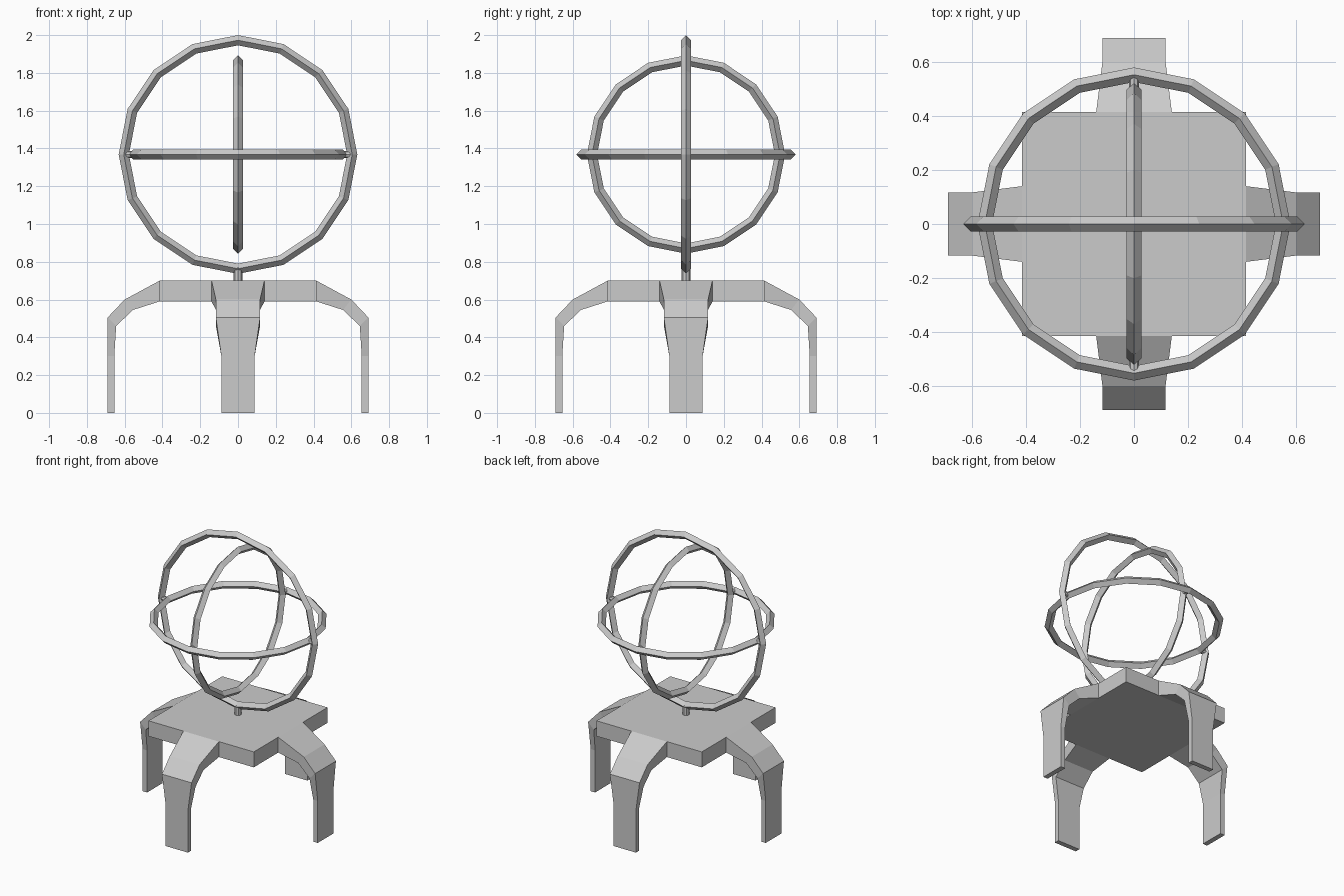
import bpy, bmesh
from math import pi
from mathutils import Matrix

cube = bpy.data.objects.get("Cube")
if cube:
    bpy.data.objects.remove(cube, do_unlink=True)

grey = bpy.data.materials.new("plain grey")
grey.use_nodes = True
colour = (0.6, 0.6, 0.6, 1)
grey.diffuse_color = colour
grey.node_tree.nodes["Principled BSDF"].inputs["Base Color"].default_value = colour


def finish(name, bm):
    bmesh.ops.recalc_face_normals(bm, faces=bm.faces)
    mesh = bpy.data.meshes.new(name)
    bm.to_mesh(mesh)
    bm.free()
    mesh.materials.append(grey)
    obj = bpy.data.objects.new(name, mesh)
    bpy.context.scene.collection.objects.link(obj)
    return obj


def rod(name, radius, length, matrix):
    bm = bmesh.new()
    bmesh.ops.create_cone(bm, cap_ends=True, segments=8, radius1=radius,
                          radius2=radius, depth=length, matrix=matrix)
    return finish(name, bm)


def ring(name, outer, turn):
    """Sixteen-sided hoop with a diamond cross-section."""
    bpy.ops.mesh.primitive_torus_add(
        major_segments=16, minor_segments=4, major_radius=outer - THICK,
        minor_radius=THICK, location=(0, 0, CENTRE), rotation=turn)
    obj = bpy.context.object
    obj.name = name
    obj.data.materials.append(grey)


# Square top slab
HALF, TOP, UNDER = 0.415, 0.70, 0.59
bm = bmesh.new()
bmesh.ops.create_cube(bm, size=1, matrix=Matrix.Translation((0, 0, (TOP + UNDER) / 2))
                      @ Matrix.Diagonal((2 * HALF, 2 * HALF, TOP - UNDER, 1)))
finish("table_top", bm)

# Bent legs: outer point, inner point and half width at each station
STATIONS = [
    ((HALF, TOP), (HALF, UNDER), 0.14),
    ((0.60, 0.60), (0.556, 0.545), 0.117),
    ((0.69, 0.505), (0.645, 0.46), 0.117),
    ((0.69, 0.30), (0.655, 0.30), 0.088),
    ((0.69, 0), (0.655, 0), 0.088),
]


def leg(name, angle):
    bm = bmesh.new()
    loops = []
    for (xo, zo), (xi, zi), w in STATIONS:
        corners = ((xo, -w, zo), (xo, w, zo), (xi, w, zi), (xi, -w, zi))
        loops.append([bm.verts.new(c) for c in corners])
    for a, b in zip(loops, loops[1:]):
        for i in range(4):
            j = (i + 1) % 4
            bm.faces.new((a[i], a[j], b[j], b[i]))
    bm.faces.new(loops[0])
    bm.faces.new(loops[-1])
    bmesh.ops.rotate(bm, verts=bm.verts, matrix=Matrix.Rotation(angle, 3, "Z"))
    finish(name, bm)


for i, side in enumerate(("left", "back", "right", "front")):
    leg(side + "_leg", i * pi / 2)

# Three nested gimbal rings
CENTRE, THICK = 1.368, 0.027
ring("outer_ring", 0.632, (pi / 2, 0, 0))
ring("middle_ring", 0.58, (0, 0, 0))
ring("inner_ring", 0.525, (0, pi / 2, 0))

# Stem and pivot pins
rod("stem", 0.023, 0.08, Matrix.Translation((0, 0, 0.73)))
for s, x_name, y_name in ((1, "left", "back"), (-1, "right", "front")):
    rod(x_name + "_pivot", 0.018, 0.06,
        Matrix.Translation((s * 0.58, 0, CENTRE)) @ Matrix.Rotation(pi / 2, 4, "Y"))
    rod(y_name + "_pivot", 0.018, 0.06,
        Matrix.Translation((0, s * 0.527, CENTRE)) @ Matrix.Rotation(pi / 2, 4, "X"))
